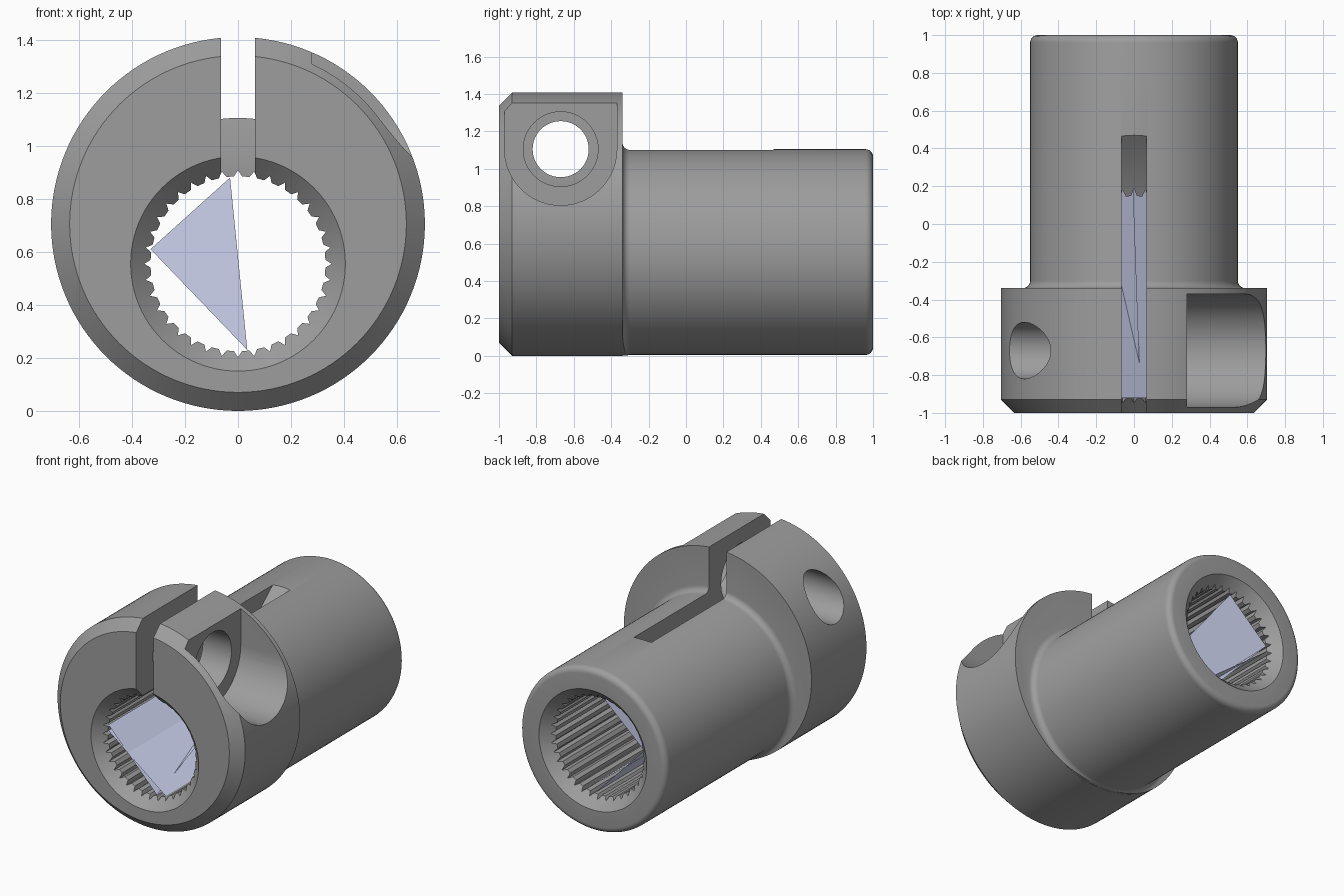
import bpy, bmesh
from math import sin, cos, pi, radians

if "Cube" in bpy.data.objects:
    bpy.data.objects.remove(bpy.data.objects["Cube"])

COLLAR_Z, BORE_Z, SCREW_Y, SCREW_Z = 0.705, 0.555, -0.67, 1.105


def make(name, bm):
    bmesh.ops.recalc_face_normals(bm, faces=bm.faces[:])
    mesh = bpy.data.meshes.new(name)
    bm.to_mesh(mesh)
    bm.free()
    ob = bpy.data.objects.new(name, mesh)
    bpy.context.collection.objects.link(ob)
    return ob


def lathe(name, profile, zc, n=128):
    """Solid of revolution about the y axis at height zc; profile = (y, radius)."""
    bm = bmesh.new()
    rings = [[bm.verts.new((r * sin(2 * pi * i / n), y, zc + r * cos(2 * pi * i / n)))
              for i in range(n)] for y, r in profile]
    for a, b in zip(rings, rings[1:]):
        for i in range(n):
            j = (i + 1) % n
            bm.faces.new((a[i], a[j], b[j], b[i]))
    bm.faces.new(rings[0])
    bm.faces.new(rings[-1])
    return make(name, bm)


def prism(name, pts, a, b, axis):
    """Extrude a 2D outline along x (pts = y, z) or y (pts = x, z)."""
    bm = bmesh.new()
    at = (lambda t, p: (t, p[0], p[1])) if axis == 'x' else (lambda t, p: (p[0], t, p[1]))
    lo = [bm.verts.new(at(a, p)) for p in pts]
    hi = [bm.verts.new(at(b, p)) for p in pts]
    for i in range(len(pts)):
        j = (i + 1) % len(pts)
        bm.faces.new((lo[i], lo[j], hi[j], hi[i]))
    bm.faces.new(lo)
    bm.faces.new(hi)
    return make(name, bm)


def arc(cx, cy, r, a0, a1, n):
    return [(cx + r * cos(radians(a0 + (a1 - a0) * i / n)),
             cy + r * sin(radians(a0 + (a1 - a0) * i / n))) for i in range(n + 1)]


def boolean(ob, tool, op):
    m = ob.modifiers.new(op, 'BOOLEAN')
    m.operation, m.object, m.solver = op, tool, 'EXACT'
    bpy.context.view_layer.objects.active = ob
    bpy.ops.object.modifier_apply(modifier=m.name)
    bpy.data.objects.remove(tool)


def paint(ob, name, rgb):
    mat = bpy.data.materials.new(name)
    mat.diffuse_color = (*rgb, 1)
    mat.use_nodes = True
    mat.node_tree.nodes["Principled BSDF"].inputs["Base Color"].default_value = mat.diffuse_color
    ob.data.materials.clear()
    ob.data.materials.append(mat)


# Sleeve with root fillet and rounded end, trimmed to the collar outline
sleeve = lathe("sleeve", [(-0.6, 0.54), (-0.37, 0.54), (-0.36, 0.59)]
               + arc(-0.30, 0.59, 0.04, 180, 270, 6)
               + arc(0.96, 0.51, 0.04, 90, 0, 6), BORE_Z)
boolean(sleeve, lathe("trim", [(-0.9, 0.704), (1.2, 0.704)], COLLAR_Z), 'INTERSECT')

# Clamp collar, eccentric to the bore, with front chamfer
body = lathe("clamp_yoke", [(-1, 0.635), (-0.93, 0.705), (-0.34, 0.705)], COLLAR_Z)
boolean(body, sleeve, 'UNION')

# Serrated bore with chamfered mouths
teeth = []
for k in range(36):
    for da, r in ((-2.6, 0.33), (0, 0.353), (2.6, 0.33)):
        t = radians(k * 10 + da)
        teeth.append((r * sin(t), BORE_Z + r * cos(t)))
boolean(body, prism("bore_cutter", teeth, -1.1, 1.1, 'y'), 'DIFFERENCE')
boolean(body, lathe("mouth_cutter", [(-1.01, 0.415), (-0.9, 0.305), (0.9, 0.305),
                                     (1.01, 0.415)], BORE_Z, 96), 'DIFFERENCE')

# Saw slot along the top
slot = [(-1.1, 0.75), (-0.15, 0.75), (0.15, 0.885), (0.32, 0.98), (0.47, 1.105),
        (0.6, 1.25), (0.6, 1.6), (-1.1, 1.6)]
boolean(body, prism("slot_cutter", slot, -0.065, 0.065, 'x'), 'DIFFERENCE')

# Pinch bolt: spot face, clearance hole and thread hole
pocket = arc(SCREW_Y, SCREW_Z, 0.3, 180, 360, 40) + [(-0.37, 1.6), (-0.97, 1.6)]
boolean(body, prism("pocket_cutter", pocket, 0.28, 1, 'x'), 'DIFFERENCE')
for r, a, b in ((0.2, 0, 0.6), (0.15, -1, 0.03)):
    circle = arc(SCREW_Y, SCREW_Z, r, 0, 360, 48)[:-1]
    boolean(body, prism("hole_cutter", circle, a, b, 'x'), 'DIFFERENCE')
paint(body, "dark_steel", (0.34, 0.34, 0.34))

# Pale sheets stretched across the bore: two flat chords and a slanted web
bm = bmesh.new()
for (xa, za), (xb, zb) in (((-0.33, 0.61), (0.035, 0.23)), ((-0.33, 0.57), (0.1, 0.24))):
    bm.faces.new([bm.verts.new(p) for p in ((xa, -0.92, za), (xb, -0.92, zb),
                                            (xb, 0.92, zb), (xa, 0.92, za))])
bm.faces.new([bm.verts.new(p) for p in ((-0.33, 0.92, 0.61), (0.035, -0.92, 0.23),
                                        (-0.03, 0.92, 0.88))])
paint(make("bore_sheet", bm), "pale_lavender", (0.66, 0.70, 0.93))

# Smooth curved walls, keep machined edges crisp
bpy.ops.object.select_all(action='DESELECT')
body.select_set(True)
bpy.context.view_layer.objects.active = body
bpy.ops.object.shade_smooth_by_angle(angle=radians(25))
